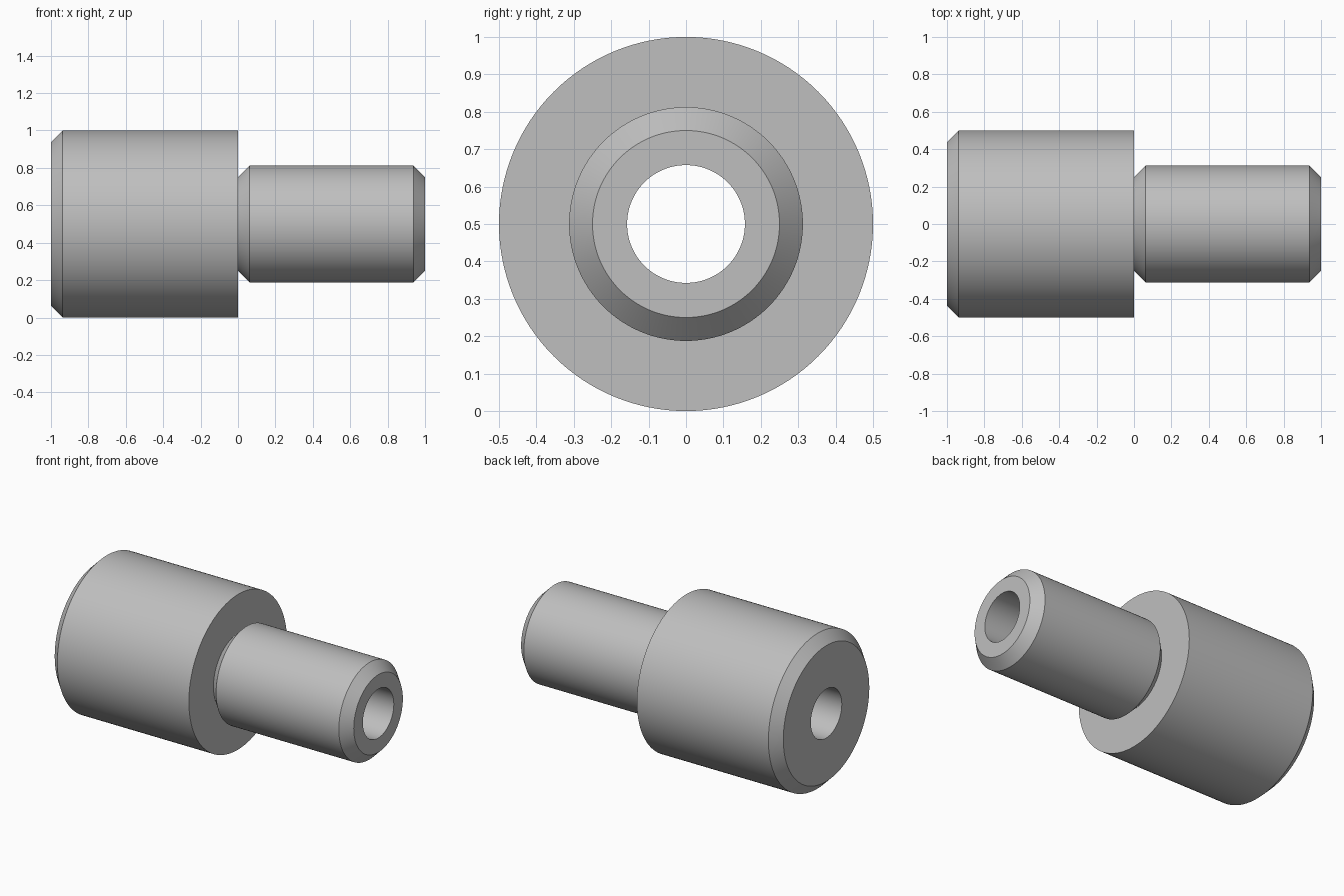
import bpy
import bmesh
import math
from mathutils import Matrix, Vector

cube = bpy.data.objects.get("Cube")
if cube:
    bpy.data.objects.remove(cube, do_unlink=True)

STEPS = 128
BIG, SMALL, BORE, CHAMFER = 0.5, 0.3125, 0.1575, 0.0625

# Plain grey metal
grey = bpy.data.materials.new("grey metal")
grey.use_nodes = True
colour = (0.52, 0.52, 0.52, 1)
grey.diffuse_color = colour
grey.node_tree.nodes["Principled BSDF"].inputs["Base Color"].default_value = colour

# Closed half section (x, radius): wide body, undercut neck, narrow shank, bore
section = [
    (-1, BORE), (-1, BIG - CHAMFER), (-1 + CHAMFER, BIG), (0, BIG),
    (0, SMALL - CHAMFER), (CHAMFER, SMALL), (1 - CHAMFER, SMALL),
    (1, SMALL - CHAMFER), (1, BORE),
]

# Turn the section around the x axis
bm = bmesh.new()
rings = []
for i in range(STEPS):
    turn = Matrix.Rotation(math.tau * i / STEPS, 3, 'X')
    rings.append([bm.verts.new(turn @ Vector((x, 0, r))) for x, r in section])
for i, ring in enumerate(rings):
    following = rings[(i + 1) % STEPS]
    for j in range(len(section)):
        k = (j + 1) % len(section)
        bm.faces.new((ring[j], ring[k], following[k], following[j]))
bmesh.ops.recalc_face_normals(bm, faces=bm.faces)

mesh = bpy.data.meshes.new("stepped_bushing")
bm.to_mesh(mesh)
bm.free()
mesh.materials.append(grey)
bushing = bpy.data.objects.new("stepped_bushing", mesh)
bushing.location.z = BIG
bpy.context.collection.objects.link(bushing)

# Smooth round walls with sharp rims
bpy.ops.object.select_all(action='DESELECT')
bushing.select_set(True)
bpy.context.view_layer.objects.active = bushing
bpy.ops.object.shade_smooth_by_angle(angle=math.radians(30))
